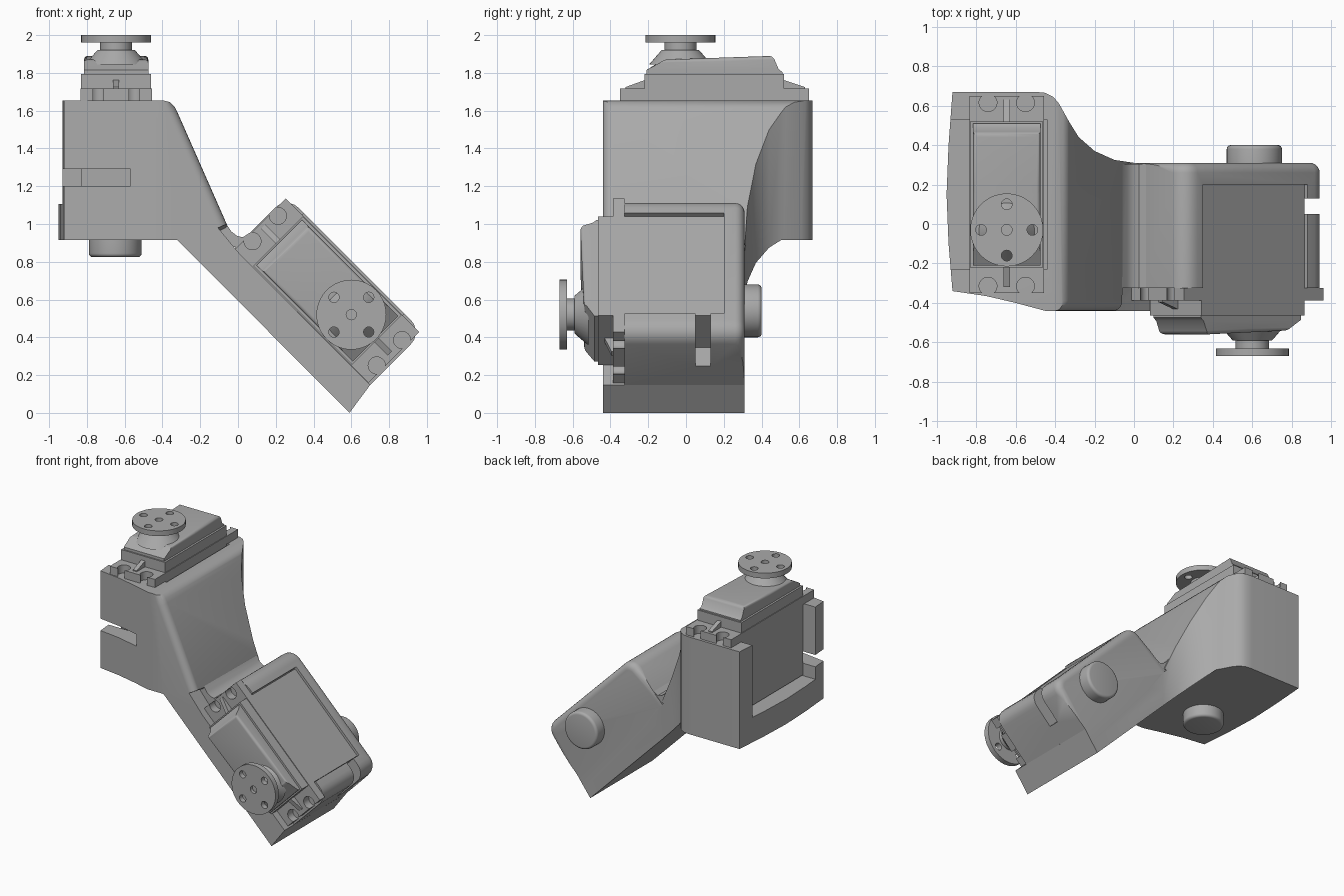
import bpy, bmesh, math
from mathutils import Matrix, Vector

if "Cube" in bpy.data.objects:
    bpy.data.objects.remove(bpy.data.objects["Cube"], do_unlink=True)

grey = bpy.data.materials.new("plain_grey")
grey.use_nodes = True
grey.diffuse_color = (0.4, 0.4, 0.4, 1)
grey.node_tree.nodes["Principled BSDF"].inputs["Base Color"].default_value = (0.4, 0.4, 0.4, 1)


def frame(x, y, z, origin=(0, 0, 0)):
    """Matrix whose columns are the given axes."""
    m = Matrix((x, y, z)).transposed().to_4x4()
    m.translation = Vector(origin)
    return m


H = math.sqrt(0.5)
IDENT = Matrix.Identity(4)
SIDE = frame((1, 0, 0), (0, 0, 1), (0, 1, 0))          # profile in x, z; depth along y
TILT = frame((H, 0, -H), (H, 0, H), (0, 1, 0))         # tilted profile; depth along y
ALONG = frame((1, 0, 0), (0, 0, 1), (0, 1, 0))         # servo side profile
UPPER = frame((0, 1, 0), (-1, 0, 0), (0, 0, 1), (-0.645, -0.03, 1.655))
LOWER = frame((-H, 0, H), (-H, 0, -H), (0, -1, 0), (0.6, -0.325, 0.52))


def finish(name, bm, mat):
    bmesh.ops.transform(bm, matrix=mat, verts=bm.verts)
    bmesh.ops.recalc_face_normals(bm, faces=bm.faces)
    mesh = bpy.data.meshes.new(name)
    bm.to_mesh(mesh)
    bm.free()
    mesh.materials.append(grey)
    ob = bpy.data.objects.new(name, mesh)
    bpy.context.collection.objects.link(ob)
    return ob


def prism(name, pts, lo, hi, mat=IDENT, bevel=0, pick=None):
    """Extrude a 2D outline from lo to hi, optionally rounding picked edges."""
    bm = bmesh.new()
    face = bm.faces.new([bm.verts.new((a, b, lo)) for a, b in pts])
    out = bmesh.ops.extrude_face_region(bm, geom=[face])
    for v in out["geom"]:
        if isinstance(v, bmesh.types.BMVert):
            v.co.z = hi
    bmesh.ops.recalc_face_normals(bm, faces=bm.faces)
    if bevel:
        edges = [e for e in bm.edges if all(pick(v.co) for v in e.verts)]
        bmesh.ops.bevel(bm, geom=edges, offset=bevel, segments=5, profile=0.5, affect='EDGES')
    return finish(name, bm, mat)


def box(name, a, b, c, mat=IDENT):
    return prism(name, [(a[0], b[0]), (a[1], b[0]), (a[1], b[1]), (a[0], b[1])], c[0], c[1], mat)


def disc(name, centre, r, lo, hi, mat=IDENT, r_top=None, bevel=0):
    bm = bmesh.new()
    bmesh.ops.create_cone(bm, cap_ends=True, segments=40, radius1=r,
                          radius2=r if r_top is None else r_top, depth=hi - lo)
    if bevel:
        edges = [e for e in bm.edges if all(v.co.z > 0 for v in e.verts)]
        bmesh.ops.bevel(bm, geom=edges, offset=bevel, segments=4, profile=0.5, affect='EDGES')
    return finish(name, bm, mat @ Matrix.Translation((*centre, (lo + hi) / 2)))


def combine(ob, others, op):
    """Boolean the others into ob and remove them."""
    for other in others:
        mod = ob.modifiers.new("cut", 'BOOLEAN')
        mod.operation, mod.solver, mod.object = op, 'EXACT', other
        bpy.context.view_layer.objects.active = ob
        bpy.ops.object.modifier_apply(modifier=mod.name)
        bpy.data.objects.remove(other, do_unlink=True)
    return ob


# Arm: side profile trimmed by the plan outline
arm = prism("arm_bracket",
            [(-1, .915), (-.32, .915), (.59, 0), (.70, .148), (.01, .84), (-.06, 1), (-.32, 1.59),
             (-.335, 1.62), (-.36, 1.645), (-.4, 1.655), (-1, 1.655)], -.44, .7, SIDE,
            .05, lambda c: c.z < -.4 and c.y > .95 and -.37 < c.x)
plan = prism("plan_outline",
             [(-.92, .67), (-.94, .4), (-.95, .15), (-.94, -.1), (-.92, -.34), (-.75, -.365),
              (-.6, -.4), (-.45, -.44), (-.4, -.455), (.8, -.455), (.8, .31), (0, .31),
              (-.1, .325), (-.2, .37), (-.28, .44), (-.33, .52), (-.38, .61), (-.41, .645),
              (-.45, .665), (-.5, .67)], -.1, 1.8)
combine(arm, [plan], 'INTERSECT')

# Lower cradle with rounded outer corners, and the fillet joining it to the slope
corner = [(math.cos(t * math.pi / 10) * .09, math.sin(t * math.pi / 10) * .09) for t in range(6)]
outline = [(-.63, .5), (.39, .5)] + [(.3 + a, .905 + b) for a, b in corner] \
    + [(-.54 - a, .905 + b) for a, b in reversed(corner)]
cradle = prism("cradle", outline, -.325, .31, TILT, .05, lambda c: c.z > .3 and c.y > .55)
fillet = prism("fillet", [(-.12, .9), (-.08, 1.04), (-.058, .995), (-.035, .96), (-.005, .937), (.025, .93),
                          (.06, .952), (.12, .85)], -.325, .305, SIDE)
combine(arm, [cradle, fillet], 'UNION')

# Servo pockets and cable slots
combine(arm, [box("upper_pocket", (-1.2, -.44), (-.23, .53), (1.105, 2)),
              box("lower_pocket", (-.5, .25), (.602, 1.3), (-.6, .2), TILT),
              box("upper_slot", (-1.2, -.57), (-.6, -.2), (1.2, 1.29)),
              box("lower_slot", (.2, .6), (.74, 1.2), (.05, .13), TILT)], 'DIFFERENCE')

parts = [arm]

# Pivot knobs opposite each horn
parts.append(disc("upper_knob", (-.65, .03), .14, -.93, -.825,
                  frame((1, 0, 0), (0, -1, 0), (0, 0, -1)) @ Matrix.Scale(-1, 4, (0, 0, 1))
                  @ Matrix.Scale(-1, 4, (0, 0, 1)) @ Matrix.Translation((0, 0, 0)), bevel=.02))
parts[-1].data.transform(Matrix.Translation((0, 0, 0)))
parts.append(disc("lower_knob", (.61, -.54), .14, .3, .4,
                  frame((1, 0, 0), (0, 0, -1), (0, 1, 0)), bevel=.02))


def servo(side, m):
    """Servo with its output axis on local z and the mounting plane at z = 0."""
    body = box(side + "_servo_body", (-.19, .55), (-.185, .185), (-.54, .14), m)
    lid = prism(side + "_servo_lid", [(-.18, .13), (-.18, .16), (-.09, .215), (.2, .225), (.49, .235),
                                      (.52, .165), (.54, .15), (.54, .13)], -.17, .17, m @ ALONG,
                .02, lambda c: abs(c.z) > .1 and c.y > .2)
    flange = box(side + "_servo_flange", (-.32, .68), (-.19, .19), (0, .062), m)
    cutters = []
    for end, tip in ((-.285, -.4), (.645, .75)):
        for y in (-.095, .095):
            cutters.append(disc("hole", (end, y), .045, -.1, .2, m))
            cutters.append(box("slit", sorted((end, tip)), (y - .018, y + .018), (-.1, .2), m))
    combine(flange, cutters, 'DIFFERENCE')
    ribs = [prism(side + "_servo_rib", [(a, .05), (b, .05), (b, .11), (a, .07)], -.016, .016, m @ ALONG)
            for a, b in ((-.29, -.18), (.66, .54))]
    boss = disc(side + "_servo_boss", (0, 0), .165, .19, .265, m, .1)
    hub = disc(side + "_horn_hub", (0, 0), .085, .25, .31, m)
    horn = disc(side + "_horn", (0, 0), .185, .305, .345, m)
    spots = [(0, 0), (.13, 0), (-.13, 0), (0, .13), (0, -.13)]
    combine(horn, [disc("hole", s, .027, .2 if s != (0, 0) else .32, .4, m) for s in spots], 'DIFFERENCE')
    return [body, lid, flange, boss, hub, horn] + ribs


parts += servo("upper", UPPER) + servo("lower", LOWER)

for ob in parts:
    bpy.ops.object.select_all(action='DESELECT')
    ob.select_set(True)
    bpy.context.view_layer.objects.active = ob
    bpy.ops.object.shade_smooth_by_angle(angle=math.radians(35))
